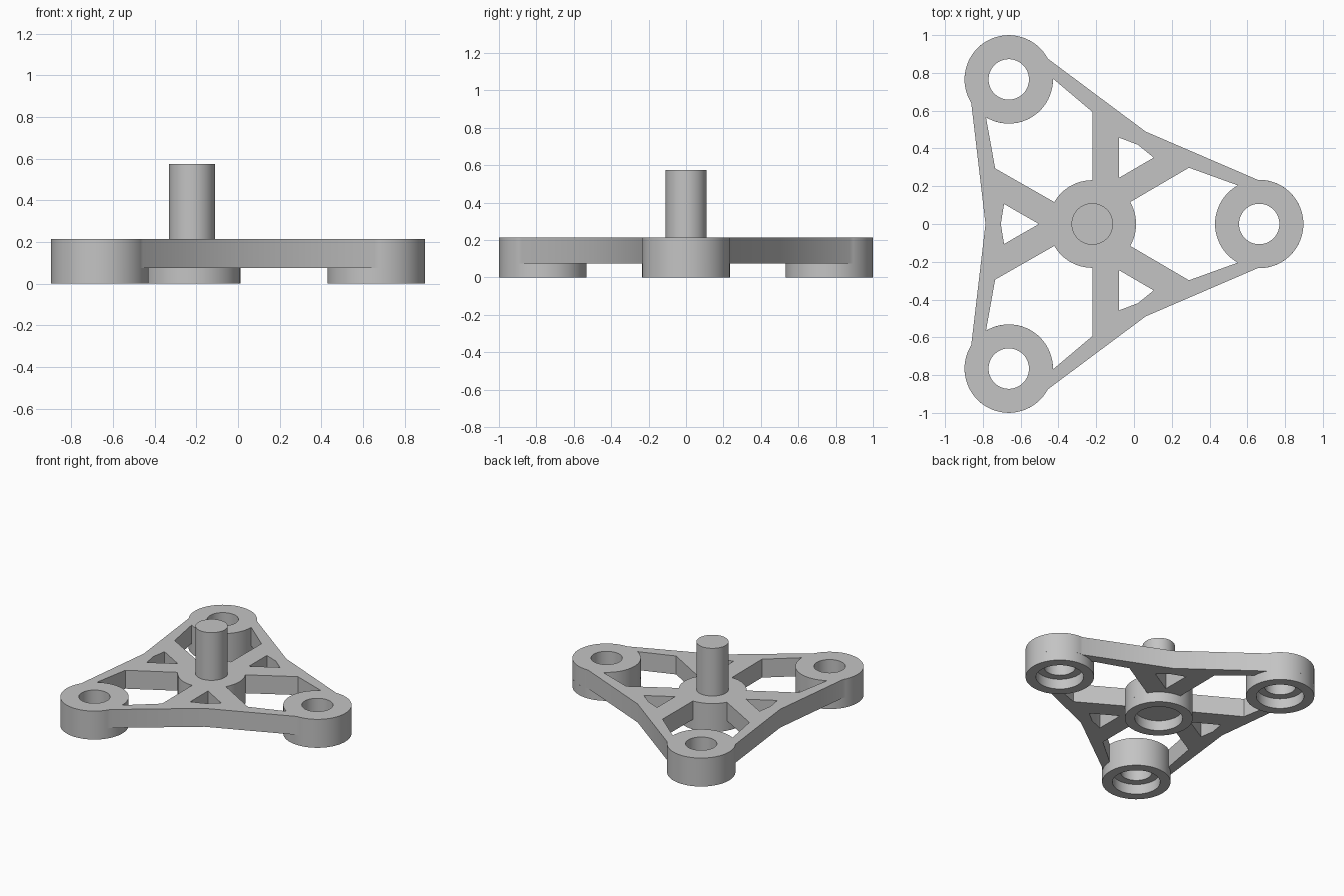
import bpy, bmesh
from math import radians, cos, sin, pi

cube = bpy.data.objects.get("Cube")
if cube:
    bpy.data.objects.remove(cube)

HUB_X = -0.221          # hub axis, the centre of the threefold symmetry
ARM = 0.884             # hub axis to ring axis
RING_R, HUB_R, HOLE_R, BORE_R = 0.234, 0.232, 0.107, 0.163
PLATE_Z, TOP_Z, POST_R, POST_Z = 0.076, 0.215, 0.11, 0.575

grey = bpy.data.materials.new("light_grey")
grey.use_nodes = True
grey.diffuse_color = (0.55, 0.55, 0.55, 1)
grey.node_tree.nodes["Principled BSDF"].inputs["Base Color"].default_value = grey.diffuse_color


def arc(cx, r, start, end, n):
    """Points along an arc centred on (cx, 0), in degrees."""
    angles = [radians(start + (end - start) * i / n) for i in range(n + 1)]
    return [(cx + r * cos(a), r * sin(a)) for a in angles]


def turn(points, degrees):
    c, s = cos(radians(degrees)), sin(radians(degrees))
    return [(x * c - y * s, x * s + y * c) for x, y in points]


def finish(obj, x, y, z):
    obj.location = (x, y, z)
    obj.data.materials.clear()
    obj.data.materials.append(grey)
    bpy.ops.object.select_all(action='DESELECT')
    obj.select_set(True)
    bpy.context.view_layer.objects.active = obj
    bpy.ops.object.shade_smooth_by_angle(angle=radians(25))


def lathe(name, profile, x, y):
    """Spin an (r, z) profile about a vertical axis."""
    bm = bmesh.new()
    verts = [bm.verts.new((r, 0, z)) for r, z in profile]
    edges = [bm.edges.new(pair) for pair in zip(verts, verts[1:])]
    bmesh.ops.spin(bm, geom=verts + edges, cent=(0, 0, 0), axis=(0, 0, 1),
                   angle=2 * pi, steps=64)
    bmesh.ops.remove_doubles(bm, verts=bm.verts, dist=1e-4)
    bmesh.ops.recalc_face_normals(bm, faces=bm.faces)
    mesh = bpy.data.meshes.new(name)
    bm.to_mesh(mesh)
    bm.free()
    obj = bpy.data.objects.new(name, mesh)
    bpy.context.collection.objects.link(obj)
    finish(obj, x, y, 0)


# Plate outlines for one arm, repeated three times
kink = turn([(0.565, 0)], 60)
arm_outline = arc(ARM, RING_R, -92, 92, 34) + kink
ring_hole = arc(ARM, HOLE_R, 0, 354.375, 63)
opening = (arc(0, HUB_R, -30, 30, 12) + [(0.512, 0.298)]
           + arc(ARM, RING_R, 119, 241, 22) + [(0.512, -0.298)])
spoke_hole = turn([(0.282, 0), (0.467, -0.106), (0.484, 0), (0.467, 0.106)], 60)

turns = (0, 120, 240)
loops = [sum((turn(arm_outline, t) for t in turns), [])]
loops += [turn(loop, t) for loop in (ring_hole, opening, spoke_hole) for t in turns]

# Spoked plate: filled flat curve given thickness
curve = bpy.data.curves.new("plate_outline", 'CURVE')
curve.dimensions = '2D'
curve.fill_mode = 'BOTH'
curve.extrude = (TOP_Z - PLATE_Z) / 2
for loop in loops:
    spline = curve.splines.new('POLY')
    spline.points.add(len(loop) - 1)
    for point, (x, y) in zip(spline.points, loop):
        point.co = (x, y, 0, 1)
    spline.use_cyclic_u = True
outline = bpy.data.objects.new("plate_outline", curve)
bpy.context.collection.objects.link(outline)
graph = bpy.context.evaluated_depsgraph_get()
mesh = bpy.data.meshes.new_from_object(outline.evaluated_get(graph))
bpy.data.objects.remove(outline)
bm = bmesh.new()
bm.from_mesh(mesh)
bmesh.ops.remove_doubles(bm, verts=bm.verts, dist=1e-4)
bmesh.ops.recalc_face_normals(bm, faces=bm.faces)
bm.to_mesh(mesh)
bm.free()
plate = bpy.data.objects.new("spoked_plate", mesh)
bpy.context.collection.objects.link(plate)
finish(plate, HUB_X, 0, (TOP_Z + PLATE_Z) / 2)

# Bored collars under the hub and the three rings
def collar(name, radius, x, y):
    lathe(name, [(radius, PLATE_Z), (radius, 0), (BORE_R, 0), (BORE_R, PLATE_Z)], x, y)

collar("hub_collar", HUB_R, HUB_X, 0)
for label, t in zip(("left", "back", "front"), turns):
    x, y = turn([(ARM, 0)], t)[0]
    collar(label + "_ring_collar", RING_R, HUB_X + x, y)

# Central post
lathe("post", [(POST_R, TOP_Z - 0.05), (POST_R, POST_Z), (0, POST_Z)], HUB_X, 0)
